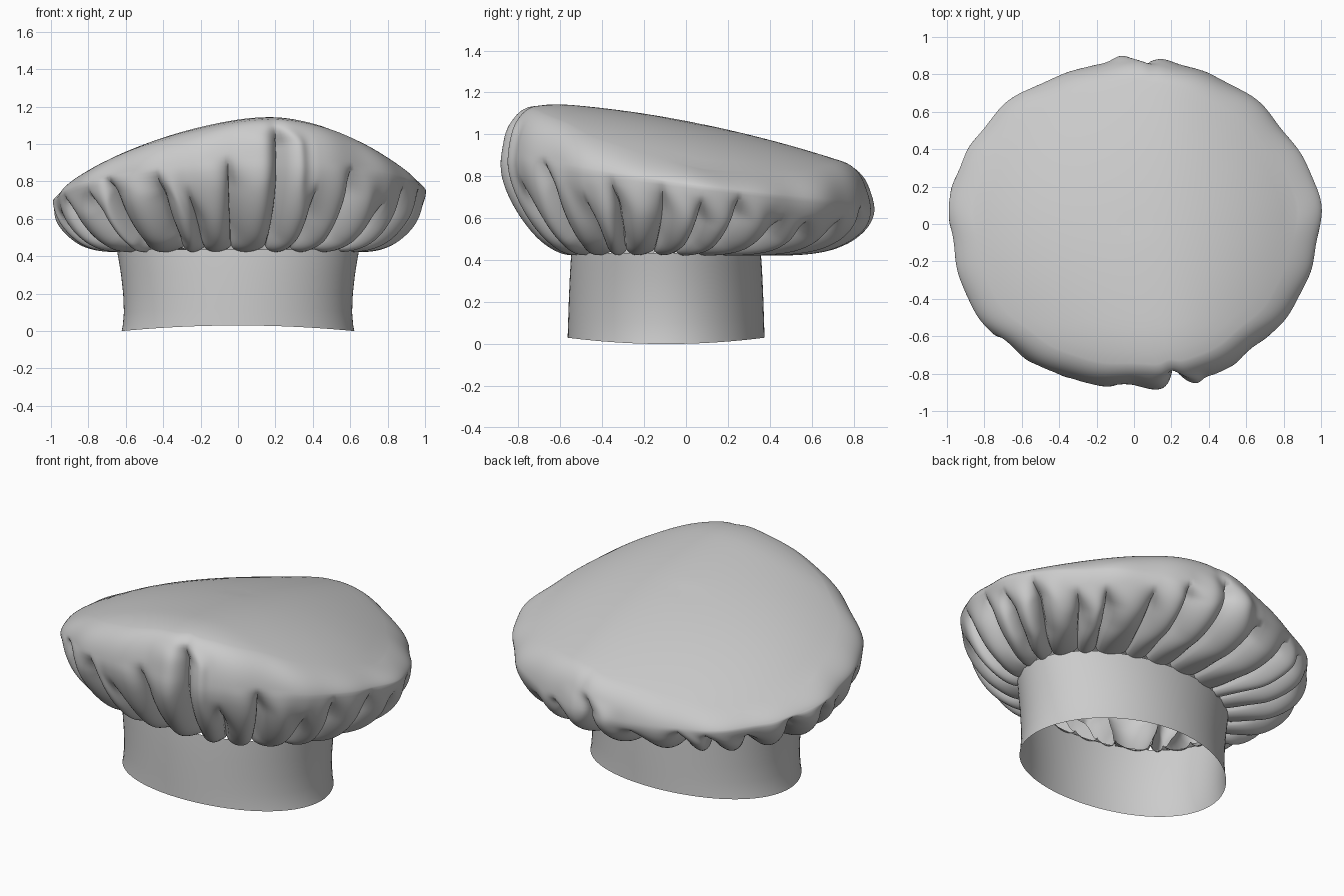
import bpy, math, random
from mathutils import Vector

if "Cube" in bpy.data.objects:
    bpy.data.objects.remove(bpy.data.objects["Cube"])

random.seed(7)
TAU = 2 * math.pi
PLEATS, SUB = 26, 18
N = PLEATS * SUB
START = -1.345          # angle of the long front crease


def loft(name, rings, cap=None):
    """Skin closed rings of equal length, optionally closing onto a tip."""
    n = len(rings[0])
    verts = [p for r in rings for p in r]
    faces = [(i * n + j, i * n + (j + 1) % n, (i + 1) * n + (j + 1) % n, (i + 1) * n + j)
             for i in range(len(rings) - 1) for j in range(n)]
    if cap:
        b = (len(rings) - 1) * n
        verts.append(cap)
        faces += [(b + j, b + (j + 1) % n, len(verts) - 1) for j in range(n)]
    me = bpy.data.meshes.new(name)
    me.from_pydata(verts, [], faces)
    ob = bpy.data.objects.new(name, me)
    bpy.context.collection.objects.link(ob)
    bpy.ops.object.select_all(action='DESELECT')
    ob.select_set(True)
    bpy.context.view_layer.objects.active = ob
    bpy.ops.object.shade_smooth_by_angle(angle=math.radians(60))
    return ob


def smooth(t):
    t = min(1, max(0, t))
    return t * t * (3 - 2 * t)


# Head band: oval, slightly waisted, bottom edge dipping at the sides
band = []
for z, rx, ry in [(0, .622, .47), (.03, .616, .469), (.1, .61, .467), (.2, .614, .464),
                  (.3, .625, .46), (.38, .638, .456), (.435, .648, .452)]:
    band.append([(rx * math.cos(a), -.095 + ry * math.sin(a),
                  z + .03 * math.sin(a) ** 2 * (1 - z / .435))
                 for a in (TAU * i / 96 for i in range(96))])
loft("head_band", band)


# Crown top: domed, ridge falling from front to back, sloping down both sides
def roof(x, y):
    u = x - .17
    k = .4 if u < 0 else .52
    f = min(1, math.hypot(x, y / .89))
    drop = k * (math.hypot(u, .3) - .3) * (.5 + .5 * f * f)
    return 1.063 - .19 * y - .08 * y * y - .6 * max(0, -y - .55) ** 2 - drop


def profile(a, v):
    """Unpleated crown: v 0-1 underside, 1-2 rim bend, 2-3 top."""
    c, s = math.cos(a), math.sin(a)
    lump = 1 + .008 * math.sin(5 * a + 1) + .008 * math.sin(9 * a) + .005 * math.sin(17 * a)
    for a0, depth, w in ((START, .03, .05), (1.47, .01, .04)):
        d = (a - a0 + math.pi) % TAU - math.pi
        lump -= depth * math.exp(-(d / w) ** 2) * smooth(v) * smooth(3 - v)
    rx, ry = .99 * lump, .88 * lump
    zw = .73 + .03 * c - .115 * s + .03 * s * s

    def top(f):
        x, y = rx * f * c, ry * f * s
        low = zw + .04
        d = roof(x, y) - low
        return Vector((x, y, low + (d + math.hypot(d, .04)) / 2 - .01 * f * f))

    rim = Vector((rx * c, ry * s, zw))
    if v <= 1:
        base = Vector((.638 * c, -.095 + .446 * s, .43))
        f = .62 + .16 * s - .08 * max(0, -s)
        p1 = base.lerp(Vector((rim.x, rim.y, .415)), f)
        p2 = Vector((rim.x, rim.y, zw - .4 * (zw - .43)))
        w = 1 - v
        return base * w**3 + p1 * (3 * w * w * v) + p2 * (3 * w * v * v) + rim * v**3
    if v <= 2:
        t = v - 1
        return rim * (1 - t) ** 2 + top(.985) * (2 * t * (1 - t)) + top(.86) * t * t
    return top(.86 * (3 - v))


# Gathered pleats: uneven spacing, crease length and depth
edges = [START + TAU * (k + (random.uniform(-.24, .24) if k else 0)) / PLEATS
         for k in range(PLEATS)]
edges.append(edges[0] + TAU)
reach = [random.uniform(.75, 1.2) for _ in range(PLEATS)]
deep = [random.uniform(.75, 1.3) for _ in range(PLEATS)]
reach[0], deep[0] = 1.7, 1.1
reach[12] = 1.4

levels = ([.9 * i / 24 for i in range(24)] + [.9 + 1.1 * i / 18 for i in range(18)]
          + [2 + i / 12 for i in range(12)])
crown = []
for v in levels:
    ring = []
    for j in range(N):
        k, f = j // SUB, (j % SUB) / SUB
        a = edges[k] + (edges[k + 1] - edges[k]) * f
        k2, w = (k + 1) % PLEATS, smooth(f)

        def fade(i):
            return deep[i] * (1 - smooth((v - reach[i] + .4) / .4))

        env = (fade(k) * (1 - w) + fade(k2) * w) * (.35 + .65 * smooth(v / .4))
        puff = math.sin(math.pi * f ** .8) ** .65
        # puffs lean over their neighbouring crease
        a2 = a + .05 * puff * min(env, 1) * smooth(v / .3)
        p = profile(a2, v)
        if env > .001:
            e = .01
            tv = profile(a2, v + e) - profile(a2, max(0, v - e))
            ta = Vector((-math.sin(a2), .88 * math.cos(a2), 0))
            p += ta.cross(tv).normalized() * (env * .1 * (puff - .82))
        ring.append(p)
    crown.append(ring)
loft("gathered_crown", crown, cap=Vector((0, 0, roof(0, 0))))
